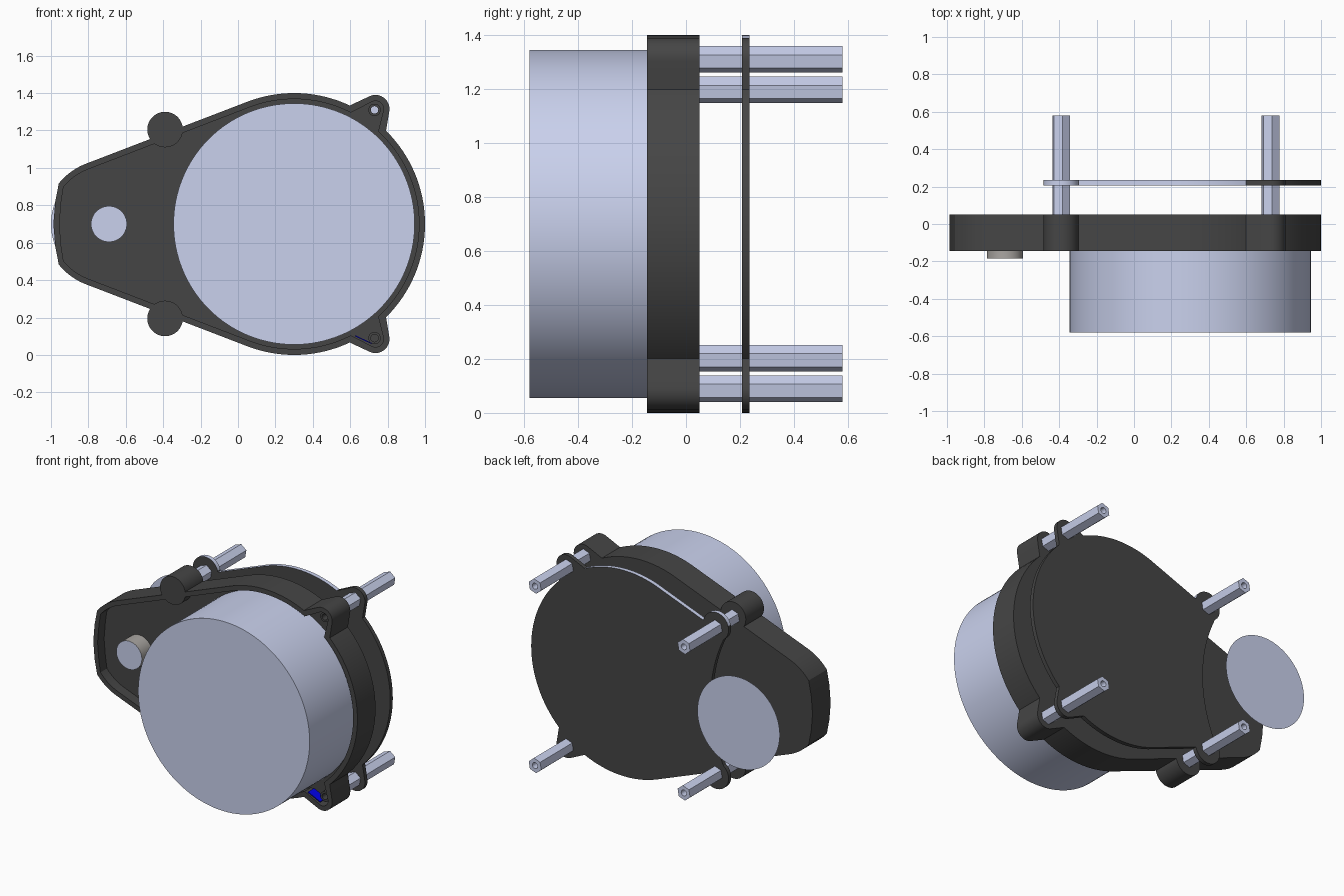
import bpy, bmesh
from math import sin, cos, pi, radians
from mathutils.geometry import convex_hull_2d

if "Cube" in bpy.data.objects:
    bpy.data.objects.remove(bpy.data.objects["Cube"])

MID = 0.7                      # mirror height
SHAFT = (-0.69, MID)


def material(name, rgb):
    m = bpy.data.materials.new(name)
    m.diffuse_color = (*rgb, 1)
    m.use_nodes = True
    m.node_tree.nodes["Principled BSDF"].inputs["Base Color"].default_value = m.diffuse_color
    return m


PALE = material("pale_metal", (0.59, 0.64, 0.85))
DARK = material("charcoal", (0.06, 0.06, 0.06))
STEEL = material("steel", (0.4, 0.38, 0.36))
BLUE = material("blue", (0.0, 0.0, 0.8))


def circle(x, z, r, n=48, start=0.0, end=360.0):
    return [(x + r * cos(radians(start + (end - start) * i / n)),
             z + r * sin(radians(start + (end - start) * i / n))) for i in range(n)]


def flip(pts):
    return [(x, 2 * MID - z) for x, z in pts]


def hull(pts):
    return [pts[i] for i in convex_hull_2d(pts)]


def prism(name, pts, y0, y1, mat=DARK):
    """Extrude an x-z outline from y0 to y1 (a single face if equal)."""
    bm = bmesh.new()
    face = bm.faces.new([bm.verts.new((x, y0, z)) for x, z in pts])
    if y1 != y0:
        new = bmesh.ops.extrude_face_region(bm, geom=[face], use_keep_orig=True)["geom"]
        bmesh.ops.translate(bm, vec=(0, y1 - y0, 0),
                            verts=[g for g in new if isinstance(g, bmesh.types.BMVert)])
        bmesh.ops.recalc_face_normals(bm, faces=bm.faces[:])
    me = bpy.data.meshes.new(name)
    bm.to_mesh(me)
    bm.free()
    ob = bpy.data.objects.new(name, me)
    bpy.context.collection.objects.link(ob)
    me.materials.append(mat)
    return ob


def activate(ob):
    bpy.ops.object.select_all(action='DESELECT')
    ob.select_set(True)
    bpy.context.view_layer.objects.active = ob


def combine(ob, tool, op):
    activate(ob)
    mod = ob.modifiers.new("bool", 'BOOLEAN')
    mod.operation, mod.object, mod.solver = op, tool, 'EXACT'
    bpy.ops.object.modifier_apply(modifier=mod.name)
    bpy.data.objects.remove(tool)


def smooth(ob):
    activate(ob)
    bpy.ops.object.shade_smooth_by_angle(angle=radians(25))


def body(d=0.0):
    """Pear outline: big circle, tapering to a blunt end; d insets it."""
    end = circle(*SHAFT, 0.345 - d, 12, 108, 144)
    nose = [(-0.977 + d, 0.82), (-0.987 + d, MID)]
    return hull(circle(0.3, MID, 0.7 - d, 128) + end + flip(end) + nose + flip(nose[:1]))


def ear(d=0.0):
    return hull(circle(0.735, 1.315, 0.075 - d, 32)
                + [(0.59, 1.33 - 1.3 * d), (0.79 - 1.3 * d, 1.19), (0.5, 1.0)])


def pear_block(name, y0, y1, d=0.0):
    ob = prism(name, body(d), y0, y1)
    for e in (ear(d), flip(ear(d))):
        combine(ob, prism("ear", e, y0, y1), 'UNION')
    return ob


BOSS = circle(-0.39, 1.205, 0.095)
EAR_POST, BOSS_POST = (0.73, 1.31), (-0.39, 1.197)

# Housing tray, open at the front, with two round side bosses
housing = pear_block("housing", -0.145, 0.05)
combine(housing, pear_block("cavity", -0.3, -0.075, 0.032), 'DIFFERENCE')
for b in (BOSS, flip(BOSS)):
    combine(housing, prism("boss", b, -0.145, 0.05), 'UNION')
hole = circle(*EAR_POST, 0.02, 24)
for h in (hole, flip(hole)):
    combine(housing, prism("screw_hole", h, -0.5, 0.5), 'DIFFERENCE')
smooth(housing)

# Screw collars in the ears, and the blue lining of the lower ear
for side, f in (("upper", lambda p: p), ("lower", flip)):
    collar = prism(side + "_screw_collar", f(circle(*EAR_POST, 0.033, 32)), -0.11, -0.07)
    combine(collar, prism("bore", f(hole), -0.3, 0.3), 'DIFFERENCE')
    smooth(collar)
prism("ear_lining", [(0.625, 0.1), (0.715, 0.058), (0.715, 0.064), (0.625, 0.106)],
      -0.14, -0.076, BLUE)

# Thin back plate with a curved cut-out around the narrow end
plate = pear_block("back_plate", 0.207, 0.235)
cut = [(-1.35 + x, MID + z) for x, z in circle(0, 0, 1.0, 160)]
combine(plate, prism("cutout", cut, 0, 0.5), 'DIFFERENCE')
for b in (BOSS, flip(BOSS)):
    combine(plate, prism("tab", b, 0.207, 0.235), 'UNION')
plate.data.materials.append(PALE)
pale_slot = len(plate.data.materials) - 1
for p in plate.data.polygons:      # pale upper edge
    if p.normal.z > 0.3 and p.center.x < 0.6 and p.center.z > MID:
        p.material_index = pale_slot
smooth(plate)

# Motor can and output shaft
smooth(prism("motor_can", circle(0.3, MID, 0.645, 128), -0.58, -0.07, PALE))
shaft = prism("output_shaft", circle(*SHAFT, 0.096), -0.185, -0.07, STEEL)
shaft.data.materials.append(PALE)
for p in shaft.data.polygons:
    if abs(p.normal.y) > 0.9:
        p.material_index = 1
smooth(shaft)

# Flat disc floating behind the narrow end
prism("rear_disc", circle(*SHAFT, 0.31, 96), 0.42, 0.42, PALE)

# Hexagonal standoffs with bored ends
for label, (x, z) in (("ear", EAR_POST), ("boss", BOSS_POST)):
    for side, zz in (("upper", z), ("lower", 2 * MID - z)):
        hexagon = circle(x, zz, 0.05, 6, 20, 380)
        post = prism(f"{side}_{label}_standoff", hexagon, 0.05, 0.58, PALE)
        combine(post, prism("bore", circle(x, zz, 0.02, 24), 0.45, 0.7), 'DIFFERENCE')
        if side == "lower" and label == "ear":
            combine(post, prism("bore", circle(x, zz, 0.02, 24), 0.0, 0.5), 'DIFFERENCE')
        smooth(post)
